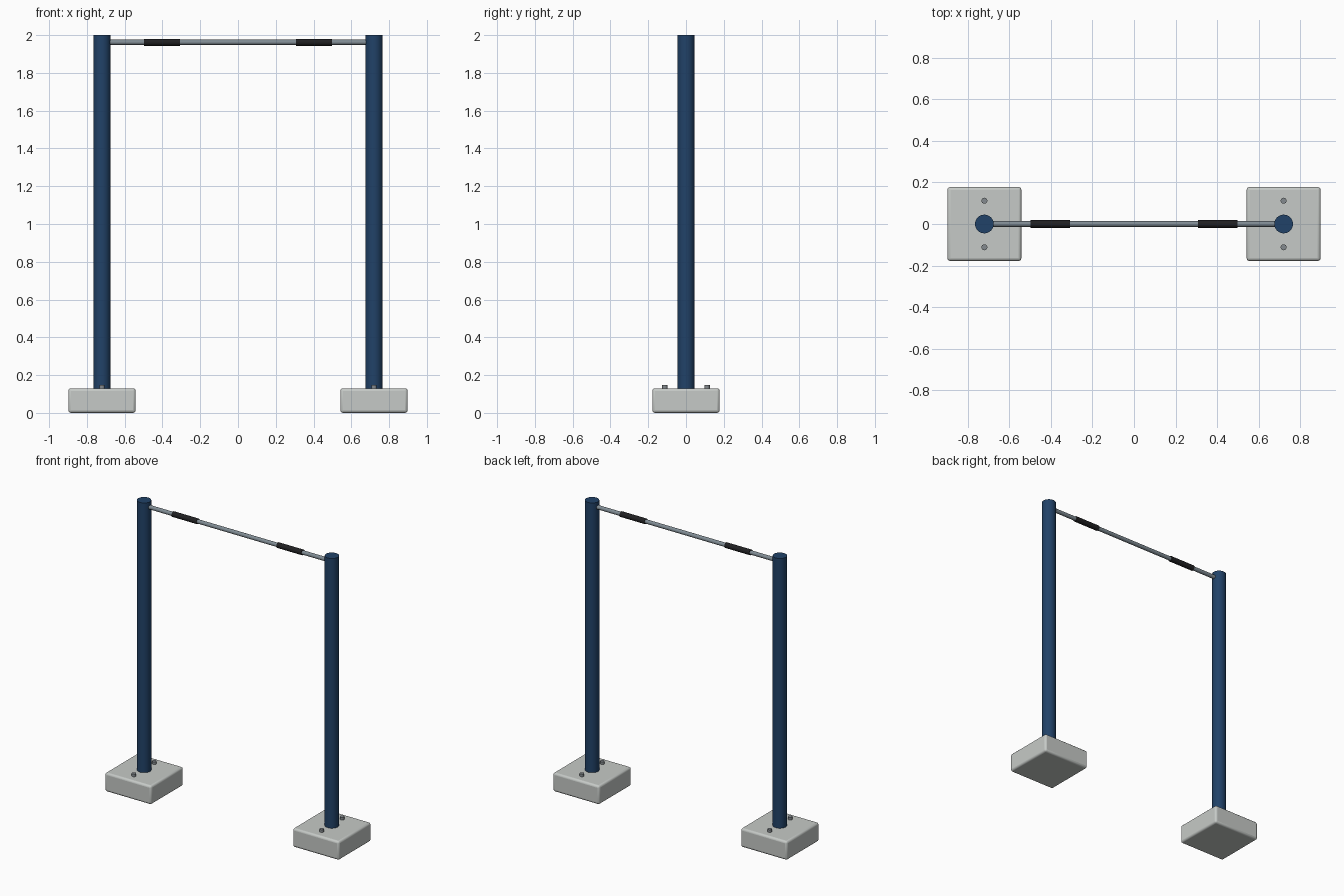
import bpy
import math

if "Cube" in bpy.data.objects:
    bpy.data.objects.remove(bpy.data.objects["Cube"])


def material(name, rgb):
    lin = [(c / 255 / 12.92) if c < 11 else ((c / 255 + 0.055) / 1.055) ** 2.4 for c in rgb]
    m = bpy.data.materials.new(name)
    m.diffuse_color = (*lin, 1)
    m.use_nodes = True
    m.node_tree.nodes["Principled BSDF"].inputs["Base Color"].default_value = m.diffuse_color
    return m


blue = material("navy paint", (33, 66, 104))
concrete = material("pale concrete", (198, 202, 199))
steel = material("grey steel", (128, 140, 148))
rubber = material("black rubber", (32, 32, 34))
bolt_metal = material("bolt metal", (132, 138, 142))


def finish(name, mat):
    ob = bpy.context.object
    ob.name = name
    ob.data.materials.append(mat)
    return ob


def rod(name, mat, radius, length, loc, sides=32, along_x=False):
    rot = (0, math.pi / 2, 0) if along_x else (0, 0, 0)
    bpy.ops.mesh.primitive_cylinder_add(vertices=sides, radius=radius, depth=length,
                                        location=loc, rotation=rot)
    bpy.ops.object.shade_smooth_by_angle(angle=math.radians(35))
    return finish(name, mat)


BASE_H, POST_X, BAR_Z = 0.13, 0.72, 1.962

for side, s in (("left", -1), ("right", 1)):
    x = s * POST_X

    # Concrete footing with softened edges
    bpy.ops.mesh.primitive_cube_add(size=1, location=(x, 0, BASE_H / 2))
    base = finish(side + "_footing", concrete)
    base.scale = (0.356, 0.356, BASE_H)
    bpy.ops.object.transform_apply(location=False, rotation=False, scale=True)
    bev = base.modifiers.new("soft edges", "BEVEL")
    bev.width, bev.segments = 0.014, 3
    bpy.ops.object.shade_smooth_by_angle(angle=math.radians(35))

    # Upright post
    rod(side + "_post", blue, 0.045, 2.0 - BASE_H + 0.01, (x, 0, (2.0 + BASE_H - 0.01) / 2))

    # Anchor bolts in front of and behind the post
    for place, y in (("front", -0.112), ("back", 0.112)):
        rod(f"{side}_{place}_bolt", bolt_metal, 0.0145, 0.028, (x, y, 0.134), sides=16)

    # Rubber hand grip
    rod(side + "_grip", rubber, 0.0185, 0.19, (s * 0.402, 0, BAR_Z), along_x=True)

# Horizontal pull-up bar
rod("pull_up_bar", steel, 0.0138, 1.40, (0, 0, BAR_Z), along_x=True)
